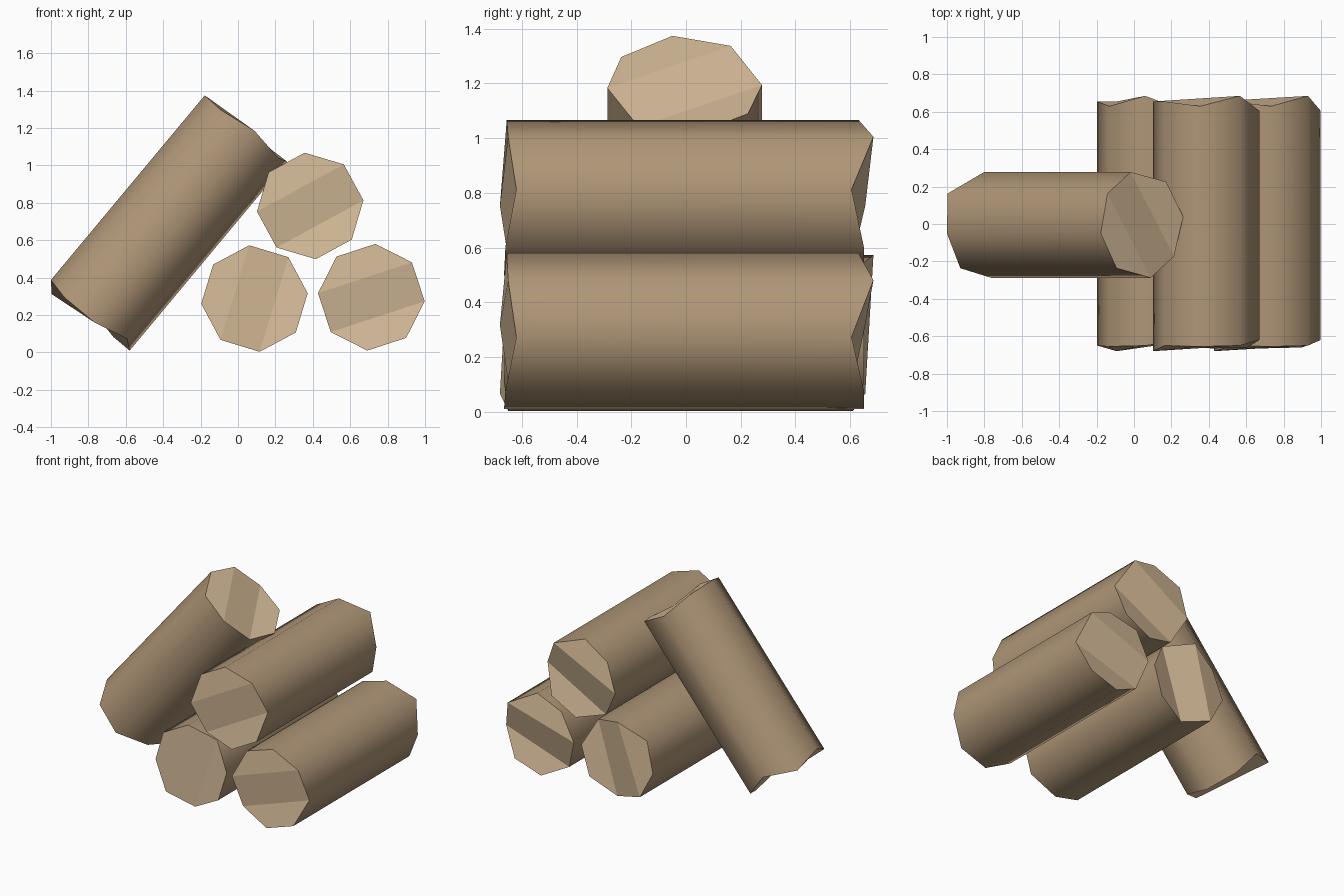
import bpy
import bmesh
from math import cos, sin, radians
from mathutils import Matrix, Vector

cube = bpy.data.objects.get("Cube")
if cube:
    bpy.data.objects.remove(cube, do_unlink=True)


def make_material(name, color):
    mat = bpy.data.materials.new(name)
    mat.use_nodes = True
    mat.diffuse_color = color
    mat.node_tree.nodes["Principled BSDF"].inputs["Base Color"].default_value = color
    return mat


bark = make_material("brown bark", (0.43, 0.305, 0.185, 1))
cut_wood = make_material("pale cut wood", (0.66, 0.49, 0.31, 1))

# Distance of each corner of the roughly chopped ends from the log's middle
FRONT = (0.655, 0.65, 0.62, 0.66, 0.665, 0.65, 0.68, 0.65)
BACK = (0.63, 0.685, 0.605, 0.65, 0.65, 0.61, 0.655, 0.655)
# Each end is split into three strips, folded along two lines
STRIPS = ((6, 7, 0, 1), (6, 1, 2, 5), (2, 3, 4, 5))
RADIUS = 0.286


def make_log(name, center, right, up, turn):
    """Eight-sided log whose front end faces along right x up."""
    right, up = Vector(right).normalized(), Vector(up).normalized()
    frame = Matrix((right, up, right.cross(up))).transposed().to_4x4()
    bm = bmesh.new()

    def ring(depths, sign):
        verts = []
        for i, depth in enumerate(depths):
            a = radians(turn - 45 * i)
            verts.append(bm.verts.new((RADIUS * cos(a), RADIUS * sin(a), sign * depth)))
        return verts

    front, back = ring(FRONT, 1), ring(BACK, -1)

    # Smooth bark sides
    for i in range(8):
        j = (i + 1) % 8
        face = bm.faces.new((front[i], front[j], back[j], back[i]))
        face.smooth = True

    # Flat folded ends
    for loop in (front, back):
        for strip in STRIPS:
            face = bm.faces.new([loop[k] for k in strip])
            face.material_index = 1

    bmesh.ops.recalc_face_normals(bm, faces=bm.faces)
    for edge in bm.edges:
        edge.smooth = all(f.smooth for f in edge.link_faces)

    mesh = bpy.data.meshes.new(name)
    bm.to_mesh(mesh)
    bm.free()
    mesh.materials.append(bark)
    mesh.materials.append(cut_wood)
    obj = bpy.data.objects.new(name, mesh)
    obj.matrix_world = Matrix.Translation(center) @ frame
    bpy.context.collection.objects.link(obj)
    return obj


# Stacked logs lying front to back
X, Z = (1, 0, 0), (0, 0, 1)
make_log("bottom_middle_log", (0.088, 0, 0.288), X, Z, 140.6)
make_log("bottom_left_log", (0.713, 0, 0.295), X, Z, 85.6)
make_log("top_log", (0.386, 0, 0.783), X, Z, 96)

# Log leaning against the stack
make_log("leaning_log", (-0.38, -0.005, 0.69), (0.768, 0, -0.64), (0, 1, 0), 189)
